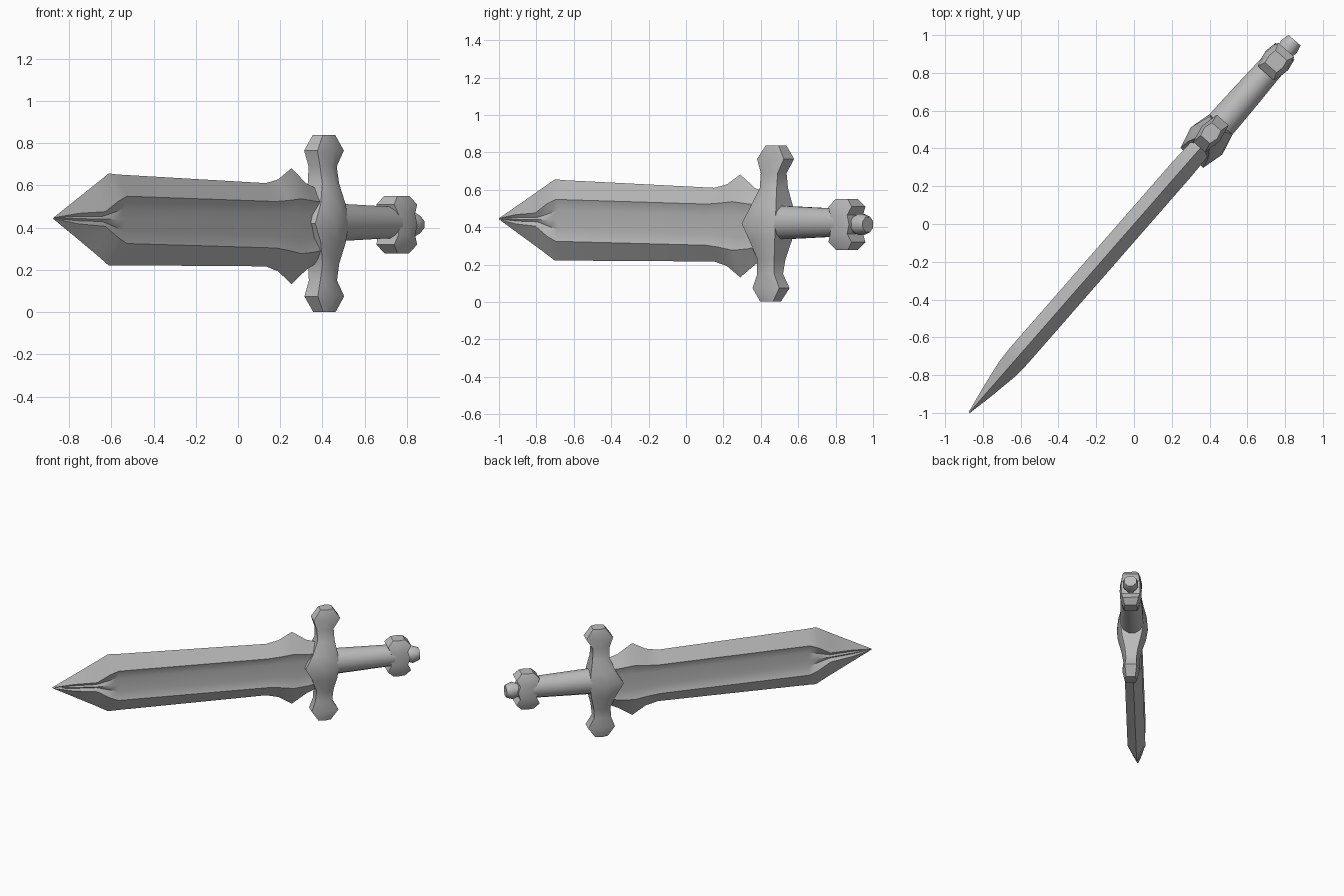
import bpy, bmesh, math

cube = bpy.data.objects.get("Cube")
if cube:
    bpy.data.objects.remove(cube, do_unlink=True)

HEADING = math.radians(48.85)   # the sword lies diagonally, on edge
MID = 0.42                      # height of the long axis

steel = bpy.data.materials.new("plain_grey")
steel.use_nodes = True
GREY = (0.5, 0.5, 0.5, 1)
steel.diffuse_color = GREY
steel.node_tree.nodes["Principled BSDF"].inputs["Base Color"].default_value = GREY


def loft(name, rings, angle):
    """Skin a list of equal-length point rings and cap both ends."""
    bm = bmesh.new()
    loops = [[bm.verts.new(p) for p in ring] for ring in rings]
    count = len(loops[0])
    for a, b in zip(loops, loops[1:]):
        for i in range(count):
            j = (i + 1) % count
            bm.faces.new((a[i], a[j], b[j], b[i]))
    bm.faces.new(loops[0])
    bm.faces.new(loops[-1])
    bmesh.ops.remove_doubles(bm, verts=bm.verts, dist=0.0005)
    bmesh.ops.recalc_face_normals(bm, faces=bm.faces)
    mesh = bpy.data.meshes.new(name)
    bm.to_mesh(mesh)
    bm.free()
    mesh.materials.append(steel)
    obj = bpy.data.objects.new(name, mesh)
    bpy.context.collection.objects.link(obj)
    obj.rotation_euler.z = HEADING
    bpy.ops.object.select_all(action="DESELECT")
    obj.select_set(True)
    bpy.context.view_layer.objects.active = obj
    bpy.ops.object.shade_smooth_by_angle(angle=math.radians(angle))
    return obj


# Blade: sharp edges, two ridges, two grooves and a middle rib on each side
def blade_ring(u, mid, edge, ridge, groove, thick):
    side = [(edge, 0), (ridge, thick), (groove, thick * 0.68), (0, thick * 0.88),
            (-groove, thick * 0.68), (-ridge, thick), (-edge, 0)]
    back = [(z, -v) for z, v in reversed(side[1:-1])]
    return [(u, v, mid + z) for z, v in side + back]


blade = [
    (-1.325, 0.445, 0.004, 0.003, 0.001, 0.004),
    (-1.18, 0.443, 0.082, 0.025, 0.010, 0.032),
    (-1.02, 0.441, 0.168, 0.035, 0.012, 0.058),
    (-0.93, 0.439, 0.218, 0.088, 0.036, 0.063),
    (-0.87, 0.437, 0.215, 0.112, 0.052, 0.063),
    (0.20, 0.414, 0.197, 0.110, 0.052, 0.063),
    (0.29, 0.411, 0.218, 0.118, 0.055, 0.063),
    (0.385, 0.407, 0.275, 0.130, 0.058, 0.063),
    (0.49, 0.405, 0.205, 0.120, 0.055, 0.060),
    (0.58, 0.410, 0.170, 0.110, 0.050, 0.058),
]
loft("blade", [blade_ring(*s) for s in blade], 35)


# Crossguard: six-sided bar, wide and pointed in the middle, flared at the ends
def guard_ring(z, front, back, half, flat):
    lean = 0.025 * z            # slight tilt of the bar
    core = (front + back) / 2
    pts = [(front, flat), (core, half), (back, flat),
           (back, -flat), (core, -half), (front, -flat)]
    return [(u + lean, v + lean, MID + z) for u, v in pts]


guard_half = [
    (0.0, 0.465, 0.705, 0.110, 0.080),
    (0.09, 0.515, 0.695, 0.100, 0.070),
    (0.19, 0.555, 0.675, 0.072, 0.046),
    (0.27, 0.550, 0.670, 0.056, 0.036),
    (0.345, 0.525, 0.715, 0.062, 0.042),
    (0.418, 0.575, 0.665, 0.045, 0.032),
]
guard = [(-s[0],) + s[1:] for s in reversed(guard_half[1:])] + guard_half
loft("crossguard", [guard_ring(*s) for s in guard], 40)


# Round lofts along the axis: (position, half width, half height)
def round_rings(stations, sides, mid):
    turn = [math.tau * (i + 0.5) / sides for i in range(sides)]
    return [[(u, w * math.cos(a), mid + h * math.sin(a)) for a in turn]
            for u, w, h in stations]


grip = [(0.66, 0.085, 0.093), (0.80, 0.082, 0.088), (0.95, 0.078, 0.082),
        (1.06, 0.074, 0.078), (1.13, 0.072, 0.078)]
loft("grip", round_rings(grip, 12, 0.425), 50)


# Pommel collar: a small crossbar echoing the guard
def collar_ring(z, front, back, half):
    core = (front + back) / 2
    pts = [(front, half * 0.85), (core, half), (back, half * 0.85),
           (back, -half * 0.85), (core, -half), (front, -half * 0.85)]
    return [(u, v, 0.415 + z) for u, v in pts]


collar_half = [(0.0, 1.085, 1.215, 0.078), (0.05, 1.08, 1.20, 0.076),
               (0.095, 1.06, 1.225, 0.066), (0.136, 1.10, 1.185, 0.048)]
collar = [(-s[0],) + s[1:] for s in reversed(collar_half[1:])] + collar_half
loft("pommel_collar", [collar_ring(*s) for s in collar], 40)

# End knob
knob = [(1.17, 0.050, 0.050), (1.205, 0.046, 0.046),
        (1.245, 0.058, 0.062), (1.292, 0.046, 0.044)]
loft("pommel_knob", round_rings(knob, 8, 0.415), 50)
